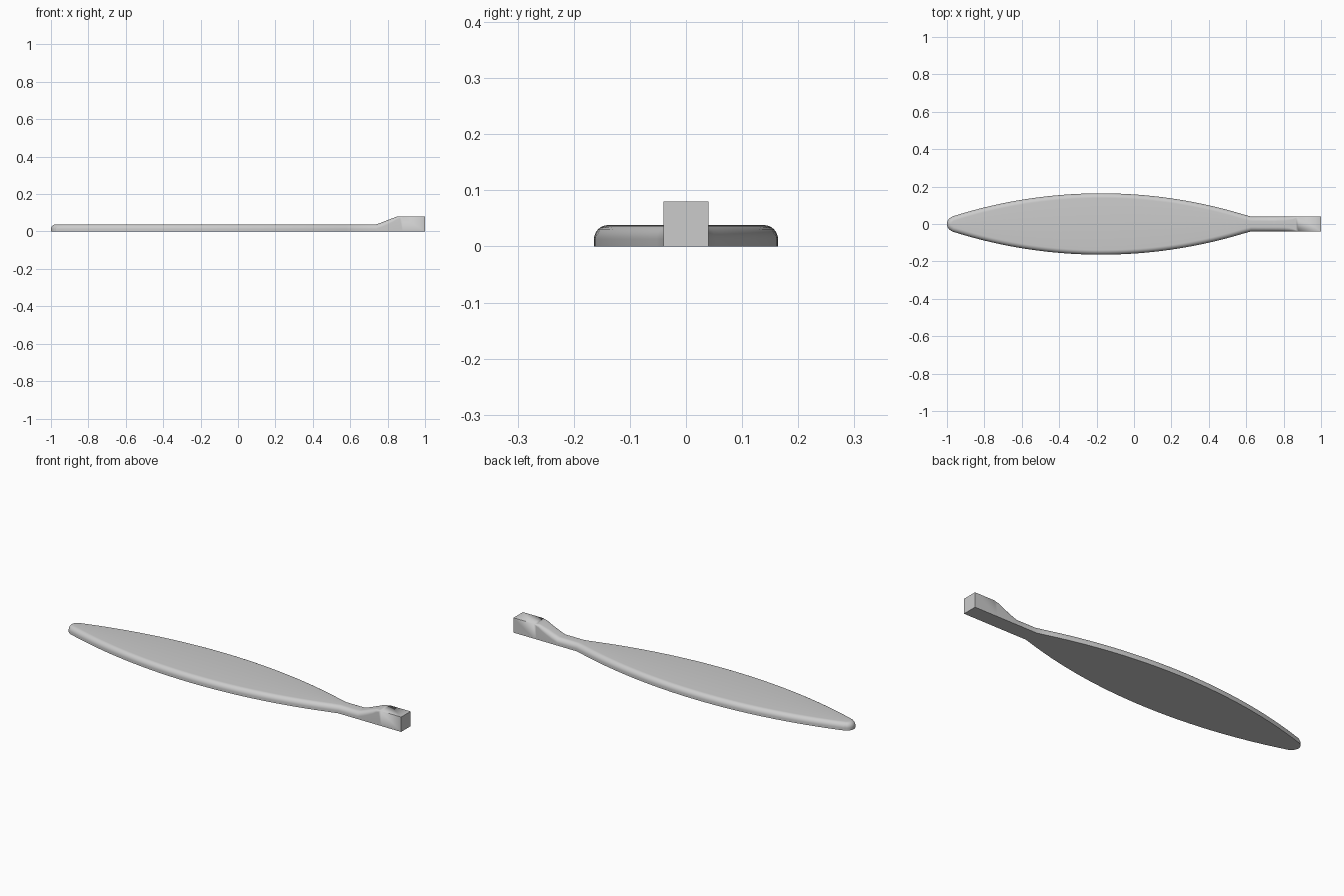
import bpy
import bmesh
from math import sin, cos, asin, pi, radians
from mathutils import Vector

cube = bpy.data.objects.get("Cube")
if cube:
    bpy.data.objects.remove(cube, do_unlink=True)

grey = bpy.data.materials.new("plain_grey")
grey.use_nodes = True
grey.diffuse_color = (0.6, 0.6, 0.6, 1)
grey.node_tree.nodes["Principled BSDF"].inputs["Base Color"].default_value = (0.6, 0.6, 0.6, 1)

THICK, ROUND, HALF = 0.038, 0.025, 0.04
MID_X, HALF_CHORD, SAGITTA = -0.176, 0.796, 0.124
RADIUS = (HALF_CHORD ** 2 + SAGITTA ** 2) / (2 * SAGITTA)
SWEEP = asin(HALF_CHORD / RADIUS)
STEPS = 8

# Stations along one side: (point, outward normal, height, edge radius)
stations = []


def add_station(x, y, nx, ny, height=THICK, edge=ROUND):
    stations.append((Vector((x, y)), Vector((nx, ny)), height, edge))


# Rounded tip
for i in range(12):
    a = (pi / 2 - SWEEP) * i / 12
    add_station(-1 + HALF * (1 - cos(a)), HALF * sin(a), -cos(a), sin(a))

# Bowed blade side
centre_y = HALF + SAGITTA - RADIUS
for i in range(40):
    a = SWEEP * (i / 20 - 1)
    add_station(MID_X + RADIUS * sin(a), centre_y + RADIUS * cos(a), sin(a), cos(a))

# Neck, ramp and square grip: x, height, edge radius
for x, height, edge in [(0.625, THICK, ROUND), (0.74, THICK, ROUND),
                        (0.77, 0.049, ROUND), (0.8, 0.061, 0.024),
                        (0.83, 0.072, 0.02), (0.85, 0.08, 0.015),
                        (0.865, 0.08, 0.009), (0.88, 0.08, 0), (1, 0.08, 0)]:
    add_station(x, HALF, 0, 1, height, edge)

# Loft rounded cross-sections through the stations
bm = bmesh.new()
rings = []
for point, normal, height, edge in stations:
    half = [(point.x, point.y, 0)]
    for k in range(STEPS + 1):
        a = pi / 2 * k / STEPS
        p = point - normal * edge * (1 - cos(a))
        half.append((p.x, max(p.y, 0), height - edge * (1 - sin(a))))
    ring = half + [(x, -y, z) for x, y, z in reversed(half)]
    rings.append([bm.verts.new(co) for co in ring])
for a, b in zip(rings, rings[1:]):
    for k in range(len(a)):
        n = (k + 1) % len(a)
        bm.faces.new((a[k], a[n], b[n], b[k]))
bm.faces.new(rings[-1])
bmesh.ops.remove_doubles(bm, verts=bm.verts, dist=0.00005)
bmesh.ops.dissolve_degenerate(bm, edges=bm.edges, dist=0.00005)
bmesh.ops.recalc_face_normals(bm, faces=bm.faces)

mesh = bpy.data.meshes.new("blade_and_handle")
bm.to_mesh(mesh)
bm.free()
mesh.materials.append(grey)
blade = bpy.data.objects.new("blade_and_handle", mesh)
bpy.context.collection.objects.link(blade)
bpy.ops.object.select_all(action="DESELECT")
blade.select_set(True)
bpy.context.view_layer.objects.active = blade
bpy.ops.object.shade_smooth_by_angle(angle=radians(20))
